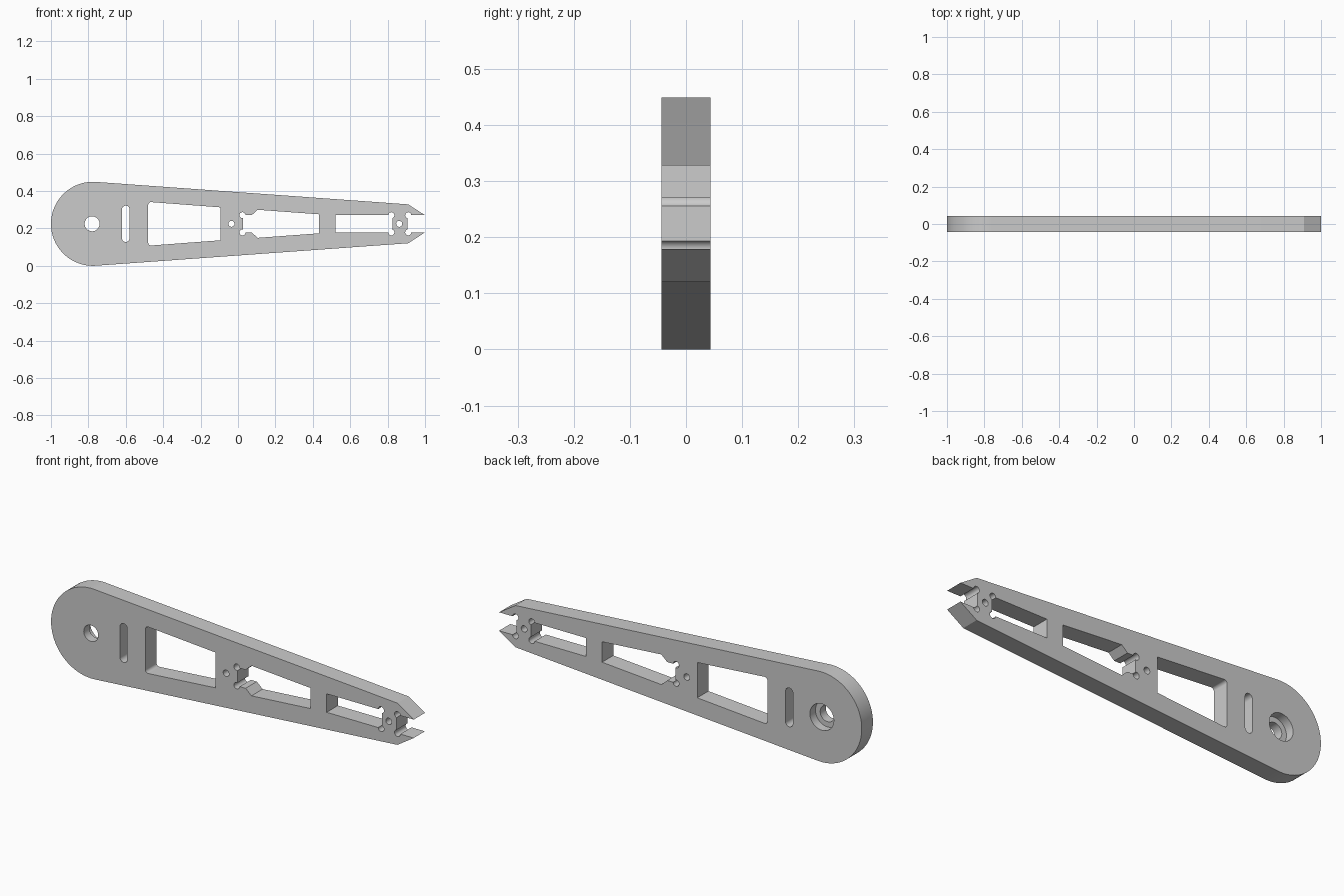
import bpy
import bmesh
from math import sin, cos, pi, radians

MID = 0.2245     # height of the symmetry line
HALF = 0.044     # half thickness of the plate
HUB_X = -0.7755  # centre of the rounded end

if "Cube" in bpy.data.objects:
    bpy.data.objects.remove(bpy.data.objects["Cube"], do_unlink=True)

grey = bpy.data.materials.new("plain grey")
grey.use_nodes = True
colour = (0.6, 0.6, 0.6, 1)
grey.diffuse_color = colour
grey.node_tree.nodes["Principled BSDF"].inputs["Base Color"].default_value = colour


def arc(x, h, r, start, end, steps):
    """Points of an arc; h is the height above the symmetry line."""
    angles = [radians(start + (end - start) * i / steps) for i in range(steps + 1)]
    return [(x + r * cos(a), h + r * sin(a)) for a in angles]


def mirrored(upper):
    """Close an upper half profile with its reflection."""
    return upper + [(x, -h) for x, h in reversed(upper) if abs(h) > 1e-6]


def prism(name, points, y0, y1):
    """Extrude a profile from y0 to y1."""
    bm = bmesh.new()
    face = bm.faces.new([bm.verts.new((x, y0, MID + h)) for x, h in points])
    grown = bmesh.ops.extrude_face_region(bm, geom=[face])["geom"]
    bmesh.ops.translate(bm, vec=(0, y1 - y0, 0),
                        verts=[v for v in grown if isinstance(v, bmesh.types.BMVert)])
    bmesh.ops.recalc_face_normals(bm, faces=bm.faces)
    mesh = bpy.data.meshes.new(name)
    bm.to_mesh(mesh)
    bm.free()
    mesh.materials.append(grey)
    obj = bpy.data.objects.new(name, mesh)
    bpy.context.collection.objects.link(obj)
    return obj


# Tapered plate with a round end and a forked tip
outline = arc(HUB_X, 0, 0.2245, 180, 86, 32)
outline += [(0.91, 0.104), (1.0, 0.046), (0.905, 0.046)]
plate = prism("arm_plate", mirrored(outline), -HALF, HALF)


def cut(points, y0=-0.1, y1=0.1):
    cutter = prism("cutter", points, y0, y1)
    cutter.hide_render = True
    mod = plate.modifiers.new("cut", "BOOLEAN")
    mod.operation = "DIFFERENCE"
    mod.solver = "EXACT"
    mod.object = cutter
    bpy.context.view_layer.objects.active = plate
    bpy.ops.object.modifier_apply(modifier=mod.name)
    bpy.data.objects.remove(cutter, do_unlink=True)


def circle(x, h, r, steps=32):
    return arc(x, h, r, 0, 360, steps)[:-1]


# Pivot hole with a counterbore on the back
cut(circle(-0.78, 0, 0.04, 48))
cut(circle(-0.78, 0, 0.066, 48), 0.0, 0.1)

# Narrow upright slot
cut(mirrored(arc(-0.6, 0.077, 0.02, 180, 0, 16)))

# Large window with rounded corners at its wide end
cut(mirrored(arc(-0.465, 0.101, 0.015, 180, 86, 8) + [(-0.093, 0.088)]))

# Middle window with a narrow neck
cut(mirrored([(0.028, 0.046), (0.073, 0.046), (0.105, 0.075), (0.432, 0.051)]))

# Straight window near the tip
cut(mirrored([(0.52, 0.046), (0.825, 0.046)]))

# Relief circles in the socket corners
for x in (0.024, 0.82, 0.91):
    for side in (1, -1):
        cut(circle(x, 0.046 * side, 0.016))

# Small screw holes
for x in (-0.035, 0.862):
    cut(circle(x, 0, 0.016))

# Smooth the curved walls, keep the rims sharp
bpy.ops.object.select_all(action="DESELECT")
plate.select_set(True)
bpy.context.view_layer.objects.active = plate
bpy.ops.object.shade_smooth_by_angle(angle=radians(25))
